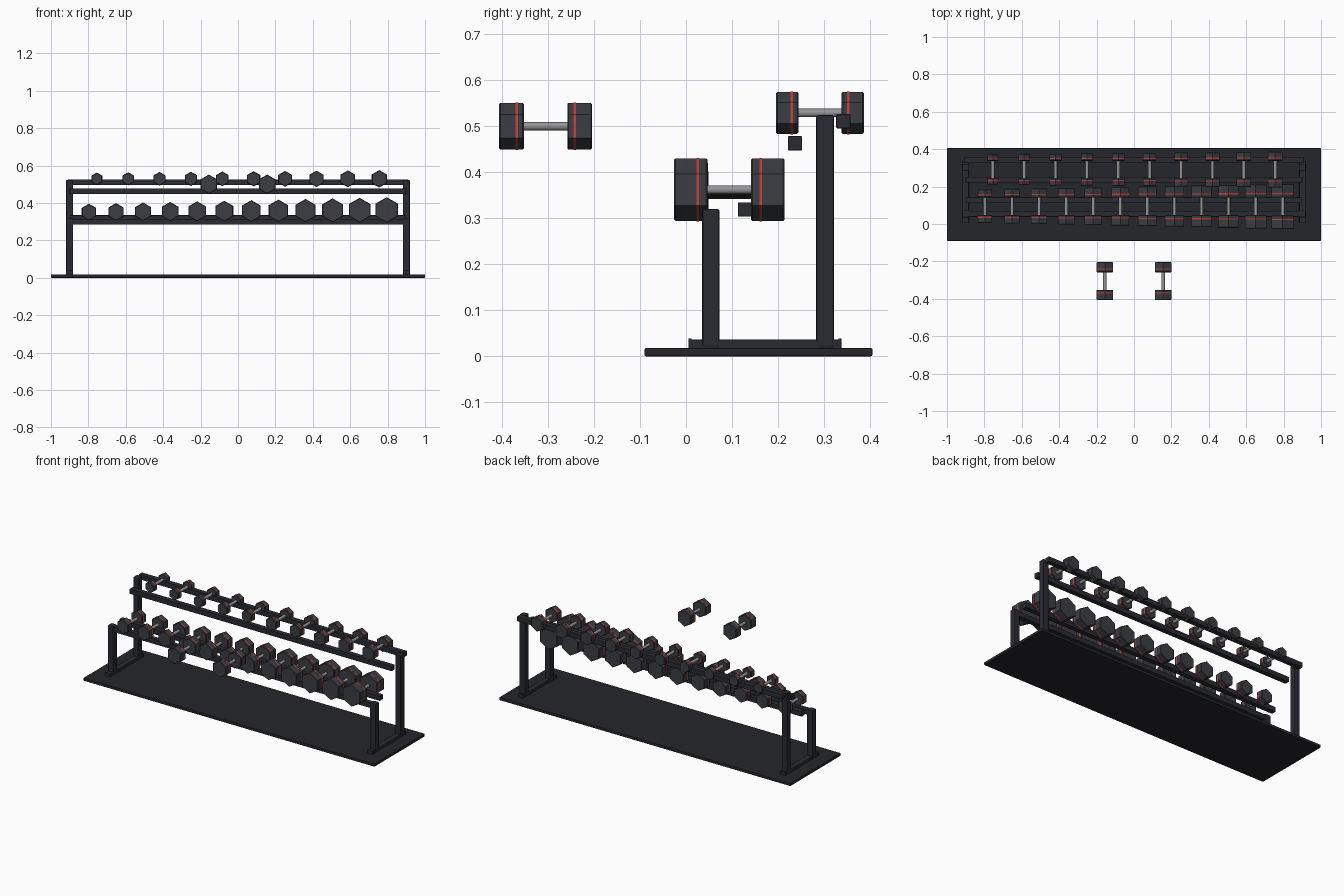
import bpy, bmesh
from math import sin, cos, pi

if "Cube" in bpy.data.objects:
    bpy.data.objects.remove(bpy.data.objects["Cube"])


def material(name, r, g, b):
    m = bpy.data.materials.new(name)
    m.diffuse_color = (r, g, b, 1)
    m.use_nodes = True
    m.node_tree.nodes["Principled BSDF"].inputs["Base Color"].default_value = m.diffuse_color
    return m


FRAME = material("dark_steel", 0.022, 0.024, 0.031)
MAT = material("rubber_mat", 0.018, 0.019, 0.023)
RUBBER = material("head_rubber", 0.045, 0.048, 0.056)
RED = material("red_band", 0.6, 0.05, 0.035)
STEEL = material("grip_steel", 0.3, 0.3, 0.31)


def add_object(name, bm, mats):
    bmesh.ops.recalc_face_normals(bm, faces=bm.faces[:])
    me = bpy.data.meshes.new(name)
    bm.to_mesh(me)
    bm.free()
    for m in mats:
        me.materials.append(m)
    ob = bpy.data.objects.new(name, me)
    bpy.context.collection.objects.link(ob)
    return ob


def box(name, x, y, z, mat, bevel=0.003):
    """Box from (min, max) ranges with softened edges."""
    bm = bmesh.new()
    bmesh.ops.create_cube(bm, size=1)
    for v in bm.verts:
        for i, (a, b) in enumerate((x, y, z)):
            v.co[i] = (a + b) / 2 + v.co[i] * (b - a)
    bmesh.ops.bevel(bm, geom=bm.edges[:], offset=bevel, segments=2,
                    profile=0.5, affect='EDGES')
    return add_object(name, bm, [mat])


def prism(bm, sides, rings, mat_index, smooth=False):
    """Closed prism along y; rings are (y, radius), a corner points up."""
    loops = [[bm.verts.new((r * sin(2 * pi * i / sides), y,
                            r * cos(2 * pi * i / sides)))
              for i in range(sides)] for y, r in rings]
    faces = [bm.faces.new(loops[0]), bm.faces.new(loops[-1][::-1])]
    for a, b in zip(loops, loops[1:]):
        for i in range(sides):
            j = (i + 1) % sides
            f = bm.faces.new((a[i], a[j], b[j], b[i]))
            f.smooth = smooth
            faces.append(f)
    for f in faces:
        f.material_index = mat_index


GRIP = 0.047      # half the visible grip length


def dumbbell(name, x, y, z, radius, length):
    bm = bmesh.new()
    c = 0.003
    # grip
    prism(bm, 16, [(-GRIP - 0.01, 0.0092), (GRIP + 0.01, 0.0092)], 2, True)
    for s in (-1, 1):
        # hexagonal head with chamfered rims
        prism(bm, 6, [(s * GRIP, radius - c), (s * (GRIP + c), radius),
                      (s * (GRIP + length - c), radius),
                      (s * (GRIP + length), radius - c)], 0)
        # red band
        m = GRIP + 0.3 * length
        prism(bm, 6, [(s * (m - 0.0028), radius + 0.0008),
                      (s * (m + 0.0028), radius + 0.0008)], 1)
    ob = add_object(name, bm, [RUBBER, RED, STEEL])
    ob.location = (x, y, z)


# floor mat
box("floor_mat", (-1, 1), (-0.09, 0.405), (0, 0.018), MAT)

# uprights and feet
for side, s in (("left", -1), ("right", 1)):
    def xr(half):
        return (s * 0.9 - half, s * 0.9 + half)
    box(side + "_front_post", xr(0.019), (0.035, 0.073), (0.018, 0.32), FRAME, 0.005)
    box(side + "_back_post", xr(0.019), (0.283, 0.322), (0.018, 0.524), FRAME, 0.005)
    box(side + "_foot", xr(0.017), (0.008, 0.336), (0.004, 0.036), FRAME)
    box(side + "_foot_front_cap", xr(0.019), (0.005, 0.012), (0, 0.039), FRAME, 0.002)
    box(side + "_foot_back_cap", xr(0.019), (0.331, 0.338), (0, 0.039), FRAME, 0.002)

# rails carrying the heads
for name, half, y, z in (("upper_back_rail", 0.91, 0.342, 0.511),
                         ("upper_front_rail", 0.9, 0.237, 0.463),
                         ("lower_back_rail", 0.895, 0.128, 0.319),
                         ("lower_front_rail", 0.89, 0.054, 0.300)):
    box(name, (-half, half), (y - 0.0155, y + 0.0155),
        (z - 0.0155, z + 0.0155), FRAME, 0.002)

# lower tier, growing to the right
for i in range(12):
    t = i / 11
    dumbbell(f"lower_dumbbell_{i + 1}", -0.797 + 1.592 * t, 0.096 - 0.002 * t,
             0.351 + 0.011 * t, 0.044 + 0.0238 * t, 0.043 + 0.030 * t)

# upper tier, growing to the right
for i in range(10):
    t = i / 9
    dumbbell(f"upper_dumbbell_{i + 1}", -0.755 + 1.51 * t, 0.291,
             0.529, 0.033 + 0.0128 * t, 0.034 + 0.0145 * t)

# raised pair in front of the rack
for side, s in (("left", -1), ("right", 1)):
    dumbbell(side + "_raised_dumbbell", s * 0.156, -0.305, 0.5, 0.051, 0.054)
